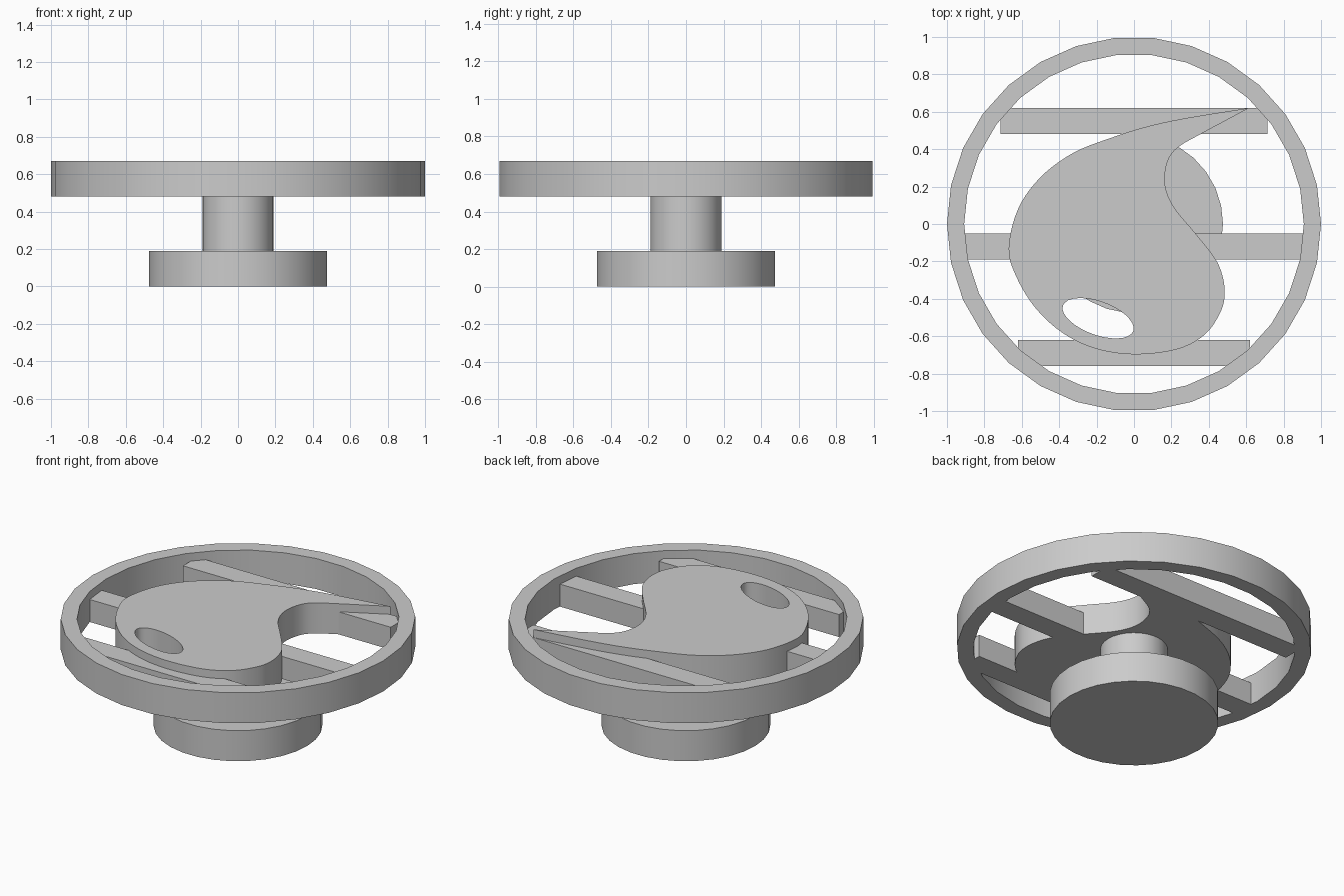
import bpy, bmesh, math
from mathutils import Vector

cube = bpy.data.objects.get("Cube")
if cube:
    bpy.data.objects.remove(cube)

# Shared material and heights
grey = bpy.data.materials.new("light_grey")
grey.use_nodes = True
GREY = (0.6, 0.6, 0.6, 1)
grey.diffuse_color = GREY
grey.node_tree.nodes["Principled BSDF"].inputs["Base Color"].default_value = GREY
BASE_TOP, WHEEL_BOTTOM, BAR_TOP, WHEEL_TOP = 0.19, 0.48, 0.62, 0.67
SIDES = 30


def finish(obj):
    """Apply the material and smooth the curved walls only."""
    obj.data.materials.clear()
    obj.data.materials.append(grey)
    bpy.ops.object.select_all(action="DESELECT")
    obj.select_set(True)
    bpy.context.view_layer.objects.active = obj
    bpy.ops.object.shade_smooth_by_angle(angle=math.radians(30))


def mesh_object(name, bm):
    bmesh.ops.recalc_face_normals(bm, faces=bm.faces)
    mesh = bpy.data.meshes.new(name)
    bm.to_mesh(mesh)
    bm.free()
    obj = bpy.data.objects.new(name, mesh)
    bpy.context.collection.objects.link(obj)
    finish(obj)


def lathe(name, profile, closed=False):
    """Turn a (radius, height) profile around the z axis."""
    bm = bmesh.new()
    verts = [bm.verts.new((r, 0, z)) for r, z in profile]
    pairs = list(zip(verts, verts[1:]))
    if closed:
        pairs.append((verts[-1], verts[0]))
    edges = [bm.edges.new(p) for p in pairs]
    bmesh.ops.spin(bm, geom=verts + edges, cent=(0, 0, 0), axis=(0, 0, 1),
                   angle=math.tau, steps=SIDES, use_duplicate=False)
    bmesh.ops.remove_doubles(bm, verts=bm.verts, dist=0.0001)
    mesh_object(name, bm)


def bar(name, half_length, y_min, y_max):
    bm = bmesh.new()
    bmesh.ops.create_cube(bm, size=1)
    for v in bm.verts:
        v.co = (math.copysign(half_length, v.co.x),
                y_max if v.co.y > 0 else y_min,
                BAR_TOP if v.co.z > 0 else WHEEL_BOTTOM)
    mesh_object(name, bm)


def smooth_path(points, steps=5):
    """Catmull-Rom curve that starts and ends at the same sharp point."""
    pts = [Vector(p) for p in points]
    pts = [pts[0]] + pts + [pts[0], pts[0]]
    path = []
    for a, b, c, d in zip(pts, pts[1:], pts[2:], pts[3:]):
        for i in range(steps):
            t = i / steps
            path.append(b + 0.5 * t * ((c - a) + t * ((2 * a - 5 * b + 4 * c - d)
                        + t * (3 * (b - c) + d - a))))
    return path


def plate(name, outlines, z_min, z_max):
    """Fill nested outlines as a solid plate with holes."""
    curve = bpy.data.curves.new(name, "CURVE")
    curve.dimensions = "2D"
    curve.fill_mode = "BOTH"
    curve.extrude = (z_max - z_min) / 2
    for outline in outlines:
        spline = curve.splines.new("POLY")
        spline.points.add(len(outline) - 1)
        for point, co in zip(spline.points, outline):
            point.co = (co[0], co[1], 0, 1)
        spline.use_cyclic_u = True
    obj = bpy.data.objects.new(name, curve)
    obj.location.z = (z_min + z_max) / 2
    bpy.context.collection.objects.link(obj)
    bpy.ops.object.select_all(action="DESELECT")
    obj.select_set(True)
    bpy.context.view_layer.objects.active = obj
    bpy.ops.object.convert(target="MESH")
    finish(bpy.context.view_layer.objects.active)


# Round foot and its post
lathe("base_disc", [(0, 0), (0.476, 0), (0.476, BASE_TOP), (0, BASE_TOP)])
lathe("post", [(0, BASE_TOP), (0.19, BASE_TOP), (0.19, WHEEL_BOTTOM), (0, WHEEL_BOTTOM)])

# Outer rim
lathe("rim", [(0.908, WHEEL_BOTTOM), (1, WHEEL_BOTTOM), (1, WHEEL_TOP),
              (0.908, WHEEL_TOP)], closed=True)

# Cross bars
bar("back_bar", 0.715, 0.48, 0.62)
bar("middle_bar", 0.915, -0.19, -0.05)
bar("front_bar", 0.62, -0.76, -0.62)

# Curled teardrop with a slanted oval hole
teardrop = [
    (0.615, 0.62), (0.3, 0.57), (0.085, 0.525), (-0.11, 0.465), (-0.325, 0.38),
    (-0.5, 0.25), (-0.62, 0.08), (-0.67, -0.13), (-0.63, -0.28), (-0.53, -0.445),
    (-0.385, -0.58), (-0.21, -0.665), (0, -0.697), (0.23, -0.67), (0.38, -0.59),
    (0.465, -0.465), (0.485, -0.36), (0.465, -0.25), (0.42, -0.165), (0.32, -0.04),
    (0.21, 0.095), (0.165, 0.215), (0.18, 0.335), (0.235, 0.41), (0.355, 0.48),
    (0.485, 0.55)]
tilt = math.radians(-20)
oval = []
for i in range(SIDES):
    angle = math.tau * i / SIDES
    u, v = 0.2 * math.cos(angle), 0.089 * math.sin(angle)
    oval.append((u * math.cos(tilt) - v * math.sin(tilt) - 0.192,
                 u * math.sin(tilt) + v * math.cos(tilt) - 0.504))
plate("teardrop_plate", [smooth_path(teardrop), oval], WHEEL_BOTTOM, WHEEL_TOP)
